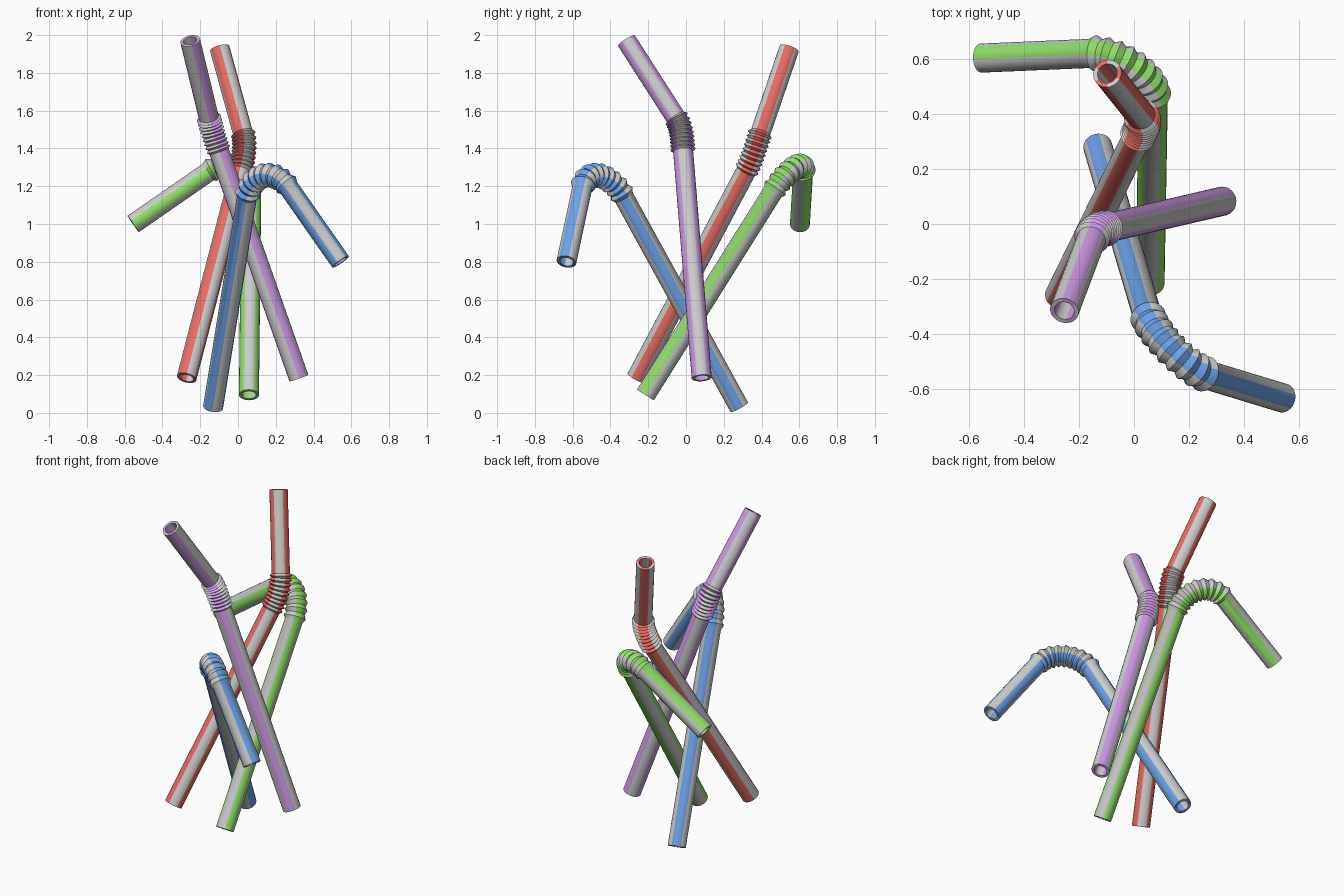
import bpy, math
from mathutils import Vector
from mathutils.geometry import interpolate_bezier

if "Cube" in bpy.data.objects:
    bpy.data.objects.remove(bpy.data.objects["Cube"])

SEG, R, R_RIB, R_IN, RIBS = 24, 0.053, 0.066, 0.037, 9


def straw_path(p0, p1, p2, p3):
    """Straight leg, curved bellows, straight mouthpiece: points, tangents, radii."""
    d1, d2 = (p1 - p0).normalized(), (p3 - p2).normalized()
    a = d1.angle(d2)
    bend_r = (p2 - p1).length / (2 * math.sin(a / 2))
    k = 4 / 3 * math.tan(a / 4) * bend_r
    bend = interpolate_bezier(p1, p1 + d1 * k, p2 - d2 * k, p2, 2 * RIBS + 1)
    pts = [p0] + list(bend) + [p3]
    tans = []
    for i in range(len(pts)):
        if i <= 1:
            tans.append(d1)
        elif i >= len(pts) - 2:
            tans.append(d2)
        else:
            tans.append((pts[i + 1] - pts[i - 1]).normalized())
    radii = [R] + [R_RIB if i % 2 else R for i in range(2 * RIBS + 1)] + [R]
    return pts, tans, radii


def straw(name, color, phase, *ends):
    pts, tans, radii = straw_path(*[Vector(e) for e in ends])
    # frame starts facing the front and is carried along the path without twist
    n = Vector((0, -1, 0))
    frames = []
    for t in tans:
        n = (n - t * n.dot(t)).normalized()
        frames.append((n.copy(), t.cross(n)))

    def ring(i, r):
        u, v = frames[i]
        out = []
        for s in range(SEG):
            a = math.radians(phase - 30) + 2 * math.pi * s / SEG
            out.append(pts[i] + (u * math.cos(a) + v * math.sin(a)) * r)
        return out

    # outer wall going up, inner wall coming back down, closed at both rims
    last = len(pts) - 1
    rings = [ring(i, radii[i]) for i in range(last + 1)]
    rings += [ring(i, R_IN) for i in range(last, -1, -1)]
    verts = [p for r in rings for p in r]
    faces, mats = [], []
    for i in range(len(rings)):
        j = (i + 1) % len(rings)
        for s in range(SEG):
            q = (s + 1) % SEG
            faces.append((i * SEG + s, i * SEG + q, j * SEG + q, j * SEG + s))
            mats.append((s // (SEG // 6)) % 2)   # six stripes, grey and coloured
    me = bpy.data.meshes.new(name)
    me.from_pydata(verts, [], faces)
    mat = bpy.data.materials.new(name + "_stripe")
    mat.diffuse_color = (*color, 1)
    mat.use_nodes = True
    mat.node_tree.nodes["Principled BSDF"].inputs["Base Color"].default_value = mat.diffuse_color
    me.materials.append(None)
    me.materials.append(mat)
    me.polygons.foreach_set("material_index", mats)
    me.update()
    ob = bpy.data.objects.new(name, me)
    bpy.context.collection.objects.link(ob)
    bpy.ops.object.select_all(action='DESELECT')
    ob.select_set(True)
    bpy.context.view_layer.objects.active = ob
    bpy.ops.object.shade_smooth_by_angle(angle=math.radians(30))


# name, stripe colour, stripe turn, foot, bend start, bend end, mouth
straw("red_straw", (0.80, 0.15, 0.13), 25,
      (-0.272, -0.262, 0.185), (0.012, 0.318, 1.28), (0.025, 0.395, 1.485), (-0.097, 0.547, 1.93))
straw("blue_straw", (0.15, 0.36, 0.80), 30,
      (-0.132, 0.282, 0.03), (0.047, -0.328, 1.14), (0.27, -0.55, 1.19), (0.543, -0.633, 0.80))
straw("green_straw", (0.28, 0.75, 0.14), 0,
      (0.058, -0.215, 0.095), (0.07, 0.46, 1.17), (-0.158, 0.62, 1.275), (-0.555, 0.603, 1.0))
straw("purple_straw", (0.62, 0.32, 0.78), -30,
      (0.322, 0.083, 0.185), (-0.10, -0.015, 1.385), (-0.155, -0.055, 1.565), (-0.253, -0.315, 1.97))
